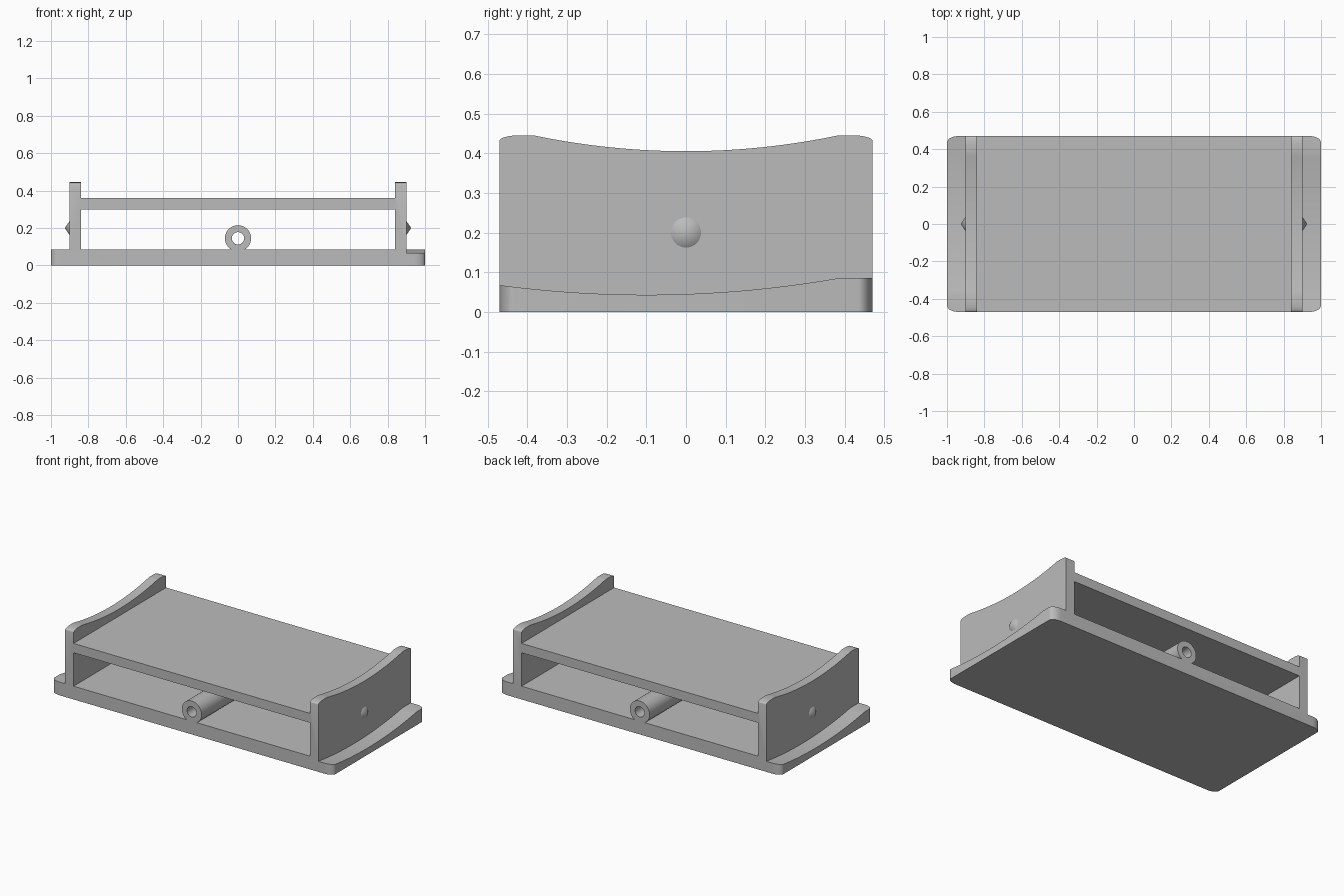
import bpy, bmesh
from math import sin, cos, pi
from mathutils import Vector

if "Cube" in bpy.data.objects:
    bpy.data.objects.remove(bpy.data.objects["Cube"])

HALF_L, HALF_D = 1.0, 0.47        # half length and half depth
WALL_IN, WALL_OUT = 0.84, 0.90    # end wall faces
BASE_TOP, WALL_TOP = 0.085, 0.445

grey = bpy.data.materials.new("plain grey")
grey.use_nodes = True
grey.diffuse_color = (0.5, 0.5, 0.5, 1)
grey.node_tree.nodes["Principled BSDF"].inputs["Base Color"].default_value = grey.diffuse_color


def prism(name, points, axis, start, end):
    """Extrude a 2D outline along an axis; outline uses the other two axes in order."""
    bm = bmesh.new()
    def place(p, t):
        co = list(p)
        co.insert("xyz".index(axis), t)
        return bm.verts.new(co)
    face = bm.faces.new([place(p, start) for p in points])
    shift = Vector((0, 0, 0))
    shift["xyz".index(axis)] = end - start
    new = bmesh.ops.extrude_face_region(bm, geom=[face], use_keep_orig=True)["geom"]
    bmesh.ops.translate(bm, vec=shift, verts=[g for g in new if isinstance(g, bmesh.types.BMVert)])
    bmesh.ops.recalc_face_normals(bm, faces=bm.faces)
    mesh = bpy.data.meshes.new(name)
    bm.to_mesh(mesh)
    bm.free()
    mesh.materials.append(grey)
    obj = bpy.data.objects.new(name, mesh)
    bpy.context.collection.objects.link(obj)
    return obj


def rect(a0, a1, b0, b1):
    return [(a0, b0), (a1, b0), (a1, b1), (a0, b1)]


def circle(cx, cy, r, n=48):
    return [(cx + r * cos(2 * pi * i / n), cy + r * sin(2 * pi * i / n)) for i in range(n)]


def combine(target, tool, operation):
    """Apply a boolean and discard the tool."""
    mod = target.modifiers.new("shape", 'BOOLEAN')
    mod.operation, mod.object, mod.solver = operation, tool, 'EXACT'
    bpy.context.view_layer.objects.active = target
    bpy.ops.object.modifier_apply(modifier=mod.name)
    bpy.data.objects.remove(tool)


def corner(cx, cy, rx, ry, a0, n=10):
    """Quarter ellipse starting at angle a0."""
    return [(cx + rx * cos(a0 + pi / 2 * i / n), cy + ry * sin(a0 + pi / 2 * i / n))
            for i in range(n + 1)]


# Frame: section with end walls, shelf and base, run through the depth
half = [(HALF_L, 0), (HALF_L, BASE_TOP), (WALL_OUT, BASE_TOP), (WALL_OUT, WALL_TOP),
        (WALL_IN, WALL_TOP), (WALL_IN, 0.36)]
frame = prism("tray_body", half + [(-x, z) for x, z in reversed(half)], "y", -HALF_D, HALF_D)
combine(frame, prism("opening", rect(-WALL_IN, WALL_IN, BASE_TOP, 0.30), "y", -0.6, 0.6), 'DIFFERENCE')

# Rounded plan corners of the base
rx, ry = 0.06, 0.035
plan = []
for i, (sx, sy) in enumerate([(1, 1), (-1, 1), (-1, -1), (1, -1)]):
    plan += corner(sx * (HALF_L - rx), sy * (HALF_D - ry), rx, ry, i * pi / 2)
combine(frame, prism("plan_shape", plan, "z", -0.1, 0.6), 'INTERSECT')

# Scooped wall tops with softened ends
FLAT = 0.385
scoop = [(y, 0.405 + 0.04 * (y / FLAT) ** 2) for y in (FLAT * i / 16 for i in range(-16, 17))]
right_end = [(y, z) for y, z in reversed(corner(HALF_D - 0.05, WALL_TOP - 0.014, 0.05, 0.014, 0))]
left_end = [(-y, z) for y, z in reversed(right_end)]
wall_cut = [(-0.6, 0.431)] + left_end + scoop + right_end + [(0.6, 0.431), (0.6, 0.6), (-0.6, 0.6)]
combine(frame, prism("wall_scoop", wall_cut, "x", -1.2, 1.2), 'DIFFERENCE')

# Dished base flanges, each the other's half turn
dish = [(y, 0.043 + 0.1786 * (y + 0.1) ** 2)
        for y in (-0.6 + (FLAT + 0.6) * i / 32 for i in range(33))]
for side in (1, -1):
    cut = [(side * y, z) for y, z in dish + [(FLAT, 0.6), (-0.6, 0.6)]]
    combine(frame, prism("flange_dish", cut, "x", side * WALL_OUT, side * 1.2), 'DIFFERENCE')

# Tube lying along the base
combine(frame, prism("tube", circle(0, 0.145, 0.07), "y", -HALF_D, HALF_D), 'UNION')
combine(frame, prism("bore", circle(0, 0.145, 0.033), "y", -0.6, 0.6), 'DIFFERENCE')

# Pointed studs on the end walls
parts = [frame]
for side, label in ((1, "left"), (-1, "right")):
    bpy.ops.mesh.primitive_cone_add(vertices=32, radius1=0.038, radius2=0, depth=0.026,
                                    location=(side * (WALL_OUT + 0.013), 0, 0.2),
                                    rotation=(0, side * pi / 2, 0))
    stud = bpy.context.object
    stud.name = label + "_stud"
    stud.data.materials.append(grey)
    parts.append(stud)

# Smooth curves, sharp edges
for obj in parts:
    bpy.ops.object.select_all(action='DESELECT')
    obj.select_set(True)
    bpy.context.view_layer.objects.active = obj
    bpy.ops.object.shade_smooth_by_angle(angle=pi / 6)
